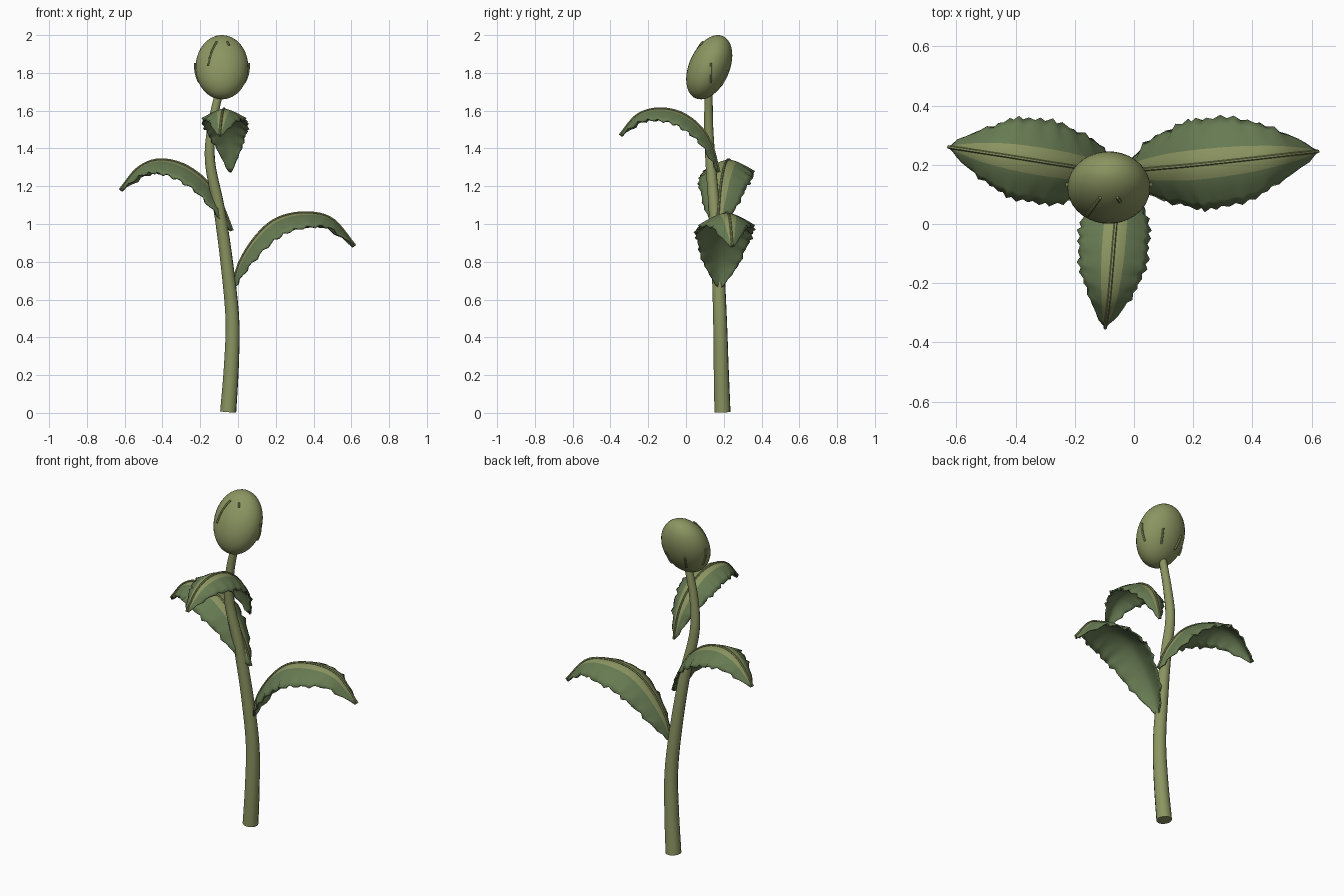
import bpy, bmesh, math
from mathutils import Vector, Matrix

if "Cube" in bpy.data.objects:
    bpy.data.objects.remove(bpy.data.objects["Cube"])


def material(name, rgb):
    m = bpy.data.materials.new(name)
    m.diffuse_color = (*rgb, 1)
    m.use_nodes = True
    m.node_tree.nodes["Principled BSDF"].inputs["Base Color"].default_value = m.diffuse_color
    return m


LIGHT = material("light olive", (0.26, 0.30, 0.12))
DARK = material("leaf green", (0.135, 0.195, 0.085))


def smooth_path(pts, n):
    """Catmull-Rom curve through pts, n + 1 samples."""
    p = [Vector(q) for q in pts]
    p = [2 * p[0] - p[1]] + p + [2 * p[-1] - p[-2]]
    out = []
    for i in range(n + 1):
        f = i / n * (len(p) - 3)
        k = min(int(f), len(p) - 4)
        t = f - k
        a, b, c, d = p[k:k + 4]
        out.append(0.5 * (2 * b + (c - a) * t + (2 * a - 5 * b + 4 * c - d) * t * t
                          + (3 * b - a - 3 * c + d) * t ** 3))
    return out


def finish(ob, angle=40):
    bpy.ops.object.select_all(action='DESELECT')
    ob.select_set(True)
    bpy.context.view_layer.objects.active = ob
    if ob.type == 'CURVE':
        bpy.ops.object.convert(target='MESH')
    bpy.ops.object.shade_smooth_by_angle(angle=math.radians(angle))


def tube(name, pts, radii, mat, res=4):
    cu = bpy.data.curves.new(name, 'CURVE')
    cu.dimensions = '3D'
    cu.bevel_depth = 1
    cu.bevel_resolution = res
    cu.use_fill_caps = True
    sp = cu.splines.new('POLY')
    sp.points.add(len(pts) - 1)
    for p, co, r in zip(sp.points, pts, radii):
        p.co = (*co, 1)
        p.radius = r
    cu.materials.append(mat)
    ob = bpy.data.objects.new(name, cu)
    bpy.context.collection.objects.link(ob)
    finish(ob)


# Stem: gently swaying, tapering upward
stem = smooth_path([(-0.052, 0.193, 0.005), (-0.035, 0.186, 0.25), (-0.03, 0.18, 0.5),
                    (-0.06, 0.168, 0.8), (-0.1, 0.15, 1.08), (-0.148, 0.13, 1.33),
                    (-0.137, 0.12, 1.52), (-0.095, 0.12, 1.72)], 40)
tube("stem", stem, [0.043 - 0.022 * i / 40 for i in range(41)], LIGHT)

# Bud: flattened egg leaning back
centre = Vector((-0.085, 0.123, 1.83))
axes = Vector((0.14, 0.107, 0.18))
tilt = Matrix.Rotation(math.radians(-24), 3, 'X')
bm = bmesh.new()
bmesh.ops.create_uvsphere(bm, u_segments=32, v_segments=20, radius=1)
for v in bm.verts:
    v.co = centre + tilt @ (v.co * axes)
me = bpy.data.meshes.new("bud")
bm.to_mesh(me)
bm.free()
me.materials.append(LIGHT)
bud = bpy.data.objects.new("bud", me)
bpy.context.collection.objects.link(bud)
finish(bud)


def on_bud(offset, lift):
    """Project an offset from the bud centre onto its surface."""
    q = tilt.transposed() @ Vector(offset)
    r = Vector((q.x / axes.x, q.y / axes.y, q.z / axes.z)).length
    return centre + Vector(offset) * (1 / r + lift)


# Bud ribs: thin slivers hugging the bud all around
ribs = [((-0.03, -0.035, 0.14), (-0.07, -0.09, 0.01)),
        ((0.03, -0.035, 0.14), (0.04, -0.05, 0.12)),
        ((-0.13, 0.01, 0.02), (-0.12, 0.01, -0.08)),
        ((0.13, 0.01, 0.02), (0.12, 0.01, -0.08)),
        ((-0.07, 0.11, -0.02), (-0.06, 0.08, -0.12)),
        ((0.07, 0.11, -0.02), (0.06, 0.08, -0.12))]
for a, b in ribs:
    a, b = Vector(a), Vector(b)
    tube("bud_rib", [on_bud(a.lerp(b, i / 4), 0.02) for i in range(5)],
         [0.006] * 5, LIGHT, 1)


def leaf(name, pts, width):
    """Arched leaf blade with a pale centre band, ruffled edge and midrib."""
    n, half = 32, 6
    path = smooth_path(pts, n)
    bm = bmesh.new()
    rows = []
    flat = path[-1] - path[0]
    side = Vector((-flat.y, flat.x, 0)).normalized()
    rib = []
    for i, p in enumerate(path):
        tangent = (path[min(i + 1, n)] - path[max(i - 1, 0)]).normalized()
        normal = tangent.cross(side).normalized()
        t = i / n
        w = width * max(0.06, math.sin(math.pi * t ** 1.05) ** 0.7 if 0 < t < 1 else 0)
        row = []
        for j in range(-half, half + 1):
            u = j / half
            ruffle = 0.008 * abs(u) ** 3 * math.sin(i * 2.0 + (0.8 if j > 0 else 0))
            out = u * w * (1 + 0.5 * abs(ruffle) / width) + math.copysign(ruffle, u) * (w / width) * (1 if i % 2 else -1)
            drop = 0.52 * w * abs(u) ** 1.7 + ruffle
            row.append(bm.verts.new(p + side * out - normal * drop))
        rows.append(row)
        rib.append(p + normal * 0.002)
    for a, b in zip(rows, rows[1:]):
        for j in range(2 * half):
            f = bm.faces.new((a[j], b[j], b[j + 1], a[j + 1]))
            f.material_index = 0 if half - 2 <= j < half + 2 else 1
    me = bpy.data.meshes.new(name)
    bm.to_mesh(me)
    bm.free()
    me.materials.append(LIGHT)
    me.materials.append(DARK)
    ob = bpy.data.objects.new(name, me)
    bpy.context.collection.objects.link(ob)
    s = ob.modifiers.new("thickness", 'SOLIDIFY')
    s.thickness = 0.008
    s.offset = -1
    s.material_offset = 1
    s.material_offset_rim = 1
    finish(ob, 50)
    tube(name + "_midrib", rib, [0.006] * len(rib), LIGHT, 1)


leaf("right_leaf", [(-0.03, 0.178, 0.66), (0.01, 0.182, 0.8), (0.1, 0.19, 0.94),
                    (0.21, 0.2, 1.03), (0.36, 0.216, 1.06), (0.5, 0.232, 1.025),
                    (0.62, 0.245, 0.885)], 0.152)
leaf("left_leaf", [(-0.03, 0.168, 0.965), (-0.085, 0.175, 1.1), (-0.17, 0.188, 1.23),
                   (-0.29, 0.207, 1.315), (-0.42, 0.228, 1.34), (-0.53, 0.245, 1.295),
                   (-0.625, 0.26, 1.18)], 0.14)
leaf("front_leaf", [(-0.04, 0.175, 1.275), (-0.045, 0.135, 1.42), (-0.055, 0.07, 1.52),
                    (-0.065, -0.03, 1.59), (-0.075, -0.15, 1.61), (-0.085, -0.26, 1.575),
                    (-0.097, -0.35, 1.47)], 0.118)
